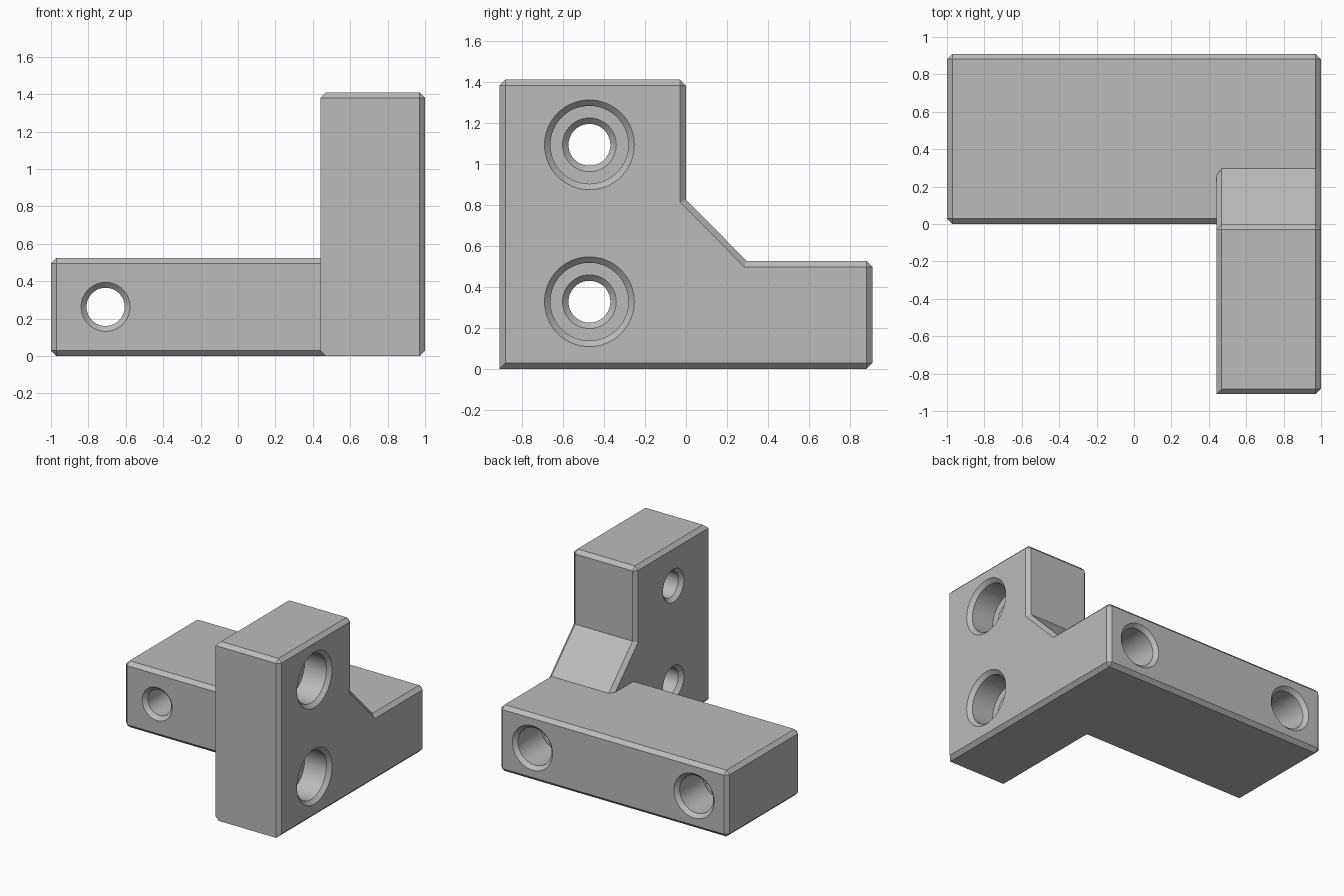
import bpy, bmesh, math
from mathutils import Matrix, Vector

if "Cube" in bpy.data.objects:
    bpy.data.objects.remove(bpy.data.objects["Cube"], do_unlink=True)

CH = 0.029          # chamfer width
DEPTH = 0.91        # half length along y
INNER = 0.44        # inner side of the upright
BAR_TOP, TOP = 0.525, 1.41

grey = bpy.data.materials.new("bracket grey")
grey.use_nodes = True
colour = (0.5, 0.5, 0.5, 1)
grey.diffuse_color = colour
grey.node_tree.nodes["Principled BSDF"].inputs["Base Color"].default_value = colour


def make_object(name, bm):
    bmesh.ops.recalc_face_normals(bm, faces=bm.faces)
    mesh = bpy.data.meshes.new(name)
    bm.to_mesh(mesh)
    bm.free()
    mesh.materials.append(grey)
    obj = bpy.data.objects.new(name, mesh)
    bpy.context.collection.objects.link(obj)
    return obj


def chamfered_extrusion(name, profile, x0, x1, keep_sharp):
    """Extrude a (y, z) profile along x and chamfer every edge not kept sharp."""
    bm = bmesh.new()
    face = bm.faces.new([bm.verts.new((x0, y, z)) for y, z in profile])
    moved = bmesh.ops.extrude_face_region(bm, geom=[face], use_keep_orig=True)["geom"]
    bmesh.ops.translate(bm, vec=(x1 - x0, 0, 0),
                        verts=[v for v in moved if isinstance(v, bmesh.types.BMVert)])
    bmesh.ops.recalc_face_normals(bm, faces=bm.faces)
    edges = [e for e in bm.edges
             if e.is_convex and not keep_sharp(*(v.co for v in e.verts))]
    bmesh.ops.bevel(bm, geom=edges, offset=CH, offset_type='OFFSET',
                    segments=1, profile=0.5, affect='EDGES')
    return make_object(name, bm)


def drill(name, profile, origin, direction, sides=64):
    """Turned cutter from (depth, radius) pairs, pointing into the part."""
    bm = bmesh.new()
    turn = Vector((0, 0, 1)).rotation_difference(Vector(direction)).to_matrix().to_4x4()
    rings = []
    for d, r in profile:
        rings.append([bm.verts.new((r * math.cos(a), r * math.sin(a), d))
                      for a in (2 * math.pi * i / sides for i in range(sides))])
    for low, high in zip(rings, rings[1:]):
        for i in range(sides):
            j = (i + 1) % sides
            bm.faces.new((low[i], low[j], high[j], high[i]))
    bm.faces.new(rings[0])
    bm.faces.new(rings[-1])
    bm.transform(Matrix.Translation(origin) @ turn)
    obj = make_object(name, bm)
    obj.hide_render = True
    return obj


def combine(target, other, operation):
    mod = target.modifiers.new(operation, 'BOOLEAN')
    mod.operation, mod.solver, mod.object = operation, 'EXACT', other
    bpy.context.view_layer.objects.active = target
    bpy.ops.object.modifier_apply(modifier=mod.name)
    bpy.data.objects.remove(other, do_unlink=True)


def stepped_hole(wide, narrow, step, length, through):
    """Countersunk wide bore, then a narrow bore with a chamfered lip."""
    e = 0.02
    points = [(-e, wide + CH + e), (CH, wide), (step, wide),
              (step, narrow + CH), (step + CH, narrow)]
    if through:
        return points + [(length - CH, narrow), (length + e, narrow + CH + e)]
    return points + [(length, narrow)]


# Upright with gusset and foot
def upright_sharp(a, b):
    front = a.y < -0.9 and b.y < -0.9
    bottom_edge = front and a.z < 0.01 and b.z < 0.01
    inner_edge = front and a.x < 0.5 and b.x < 0.5
    return bottom_edge or inner_edge


bracket = chamfered_extrusion(
    "corner_bracket",
    [(-DEPTH, 0), (DEPTH, 0), (DEPTH, BAR_TOP), (0.297, BAR_TOP),
     (0, 0.825), (0, TOP), (-DEPTH, TOP)],
    INNER, 1, upright_sharp)

# Horizontal bar, its right end buried in the upright
bar = chamfered_extrusion(
    "bar", [(0, 0), (DEPTH, 0), (DEPTH, BAR_TOP), (0, BAR_TOP)],
    -1, 0.8, lambda a, b: a.x > 0.7 and b.x > 0.7)
combine(bracket, bar, 'UNION')

# Counterbored holes through the upright
for z in (0.327, 1.092):
    profile = stepped_hole(0.19, 0.102, 0.22, 1 - INNER, True)
    combine(bracket, drill("side_drill", profile, (1, -0.471, z), (-1, 0, 0)), 'DIFFERENCE')

# Counterbored holes from the back of the bar, the one under the upright is blind
for x in (-0.708, 0.708):
    profile = stepped_hole(0.147, 0.102, 0.32, DEPTH, x < 0)
    combine(bracket, drill("back_drill", profile, (x, DEPTH, 0.263), (0, -1, 0)), 'DIFFERENCE')

# Smooth bores, sharp chamfers
bpy.ops.object.select_all(action='DESELECT')
bracket.select_set(True)
bpy.context.view_layer.objects.active = bracket
bpy.ops.object.shade_smooth_by_angle(angle=math.radians(25))
